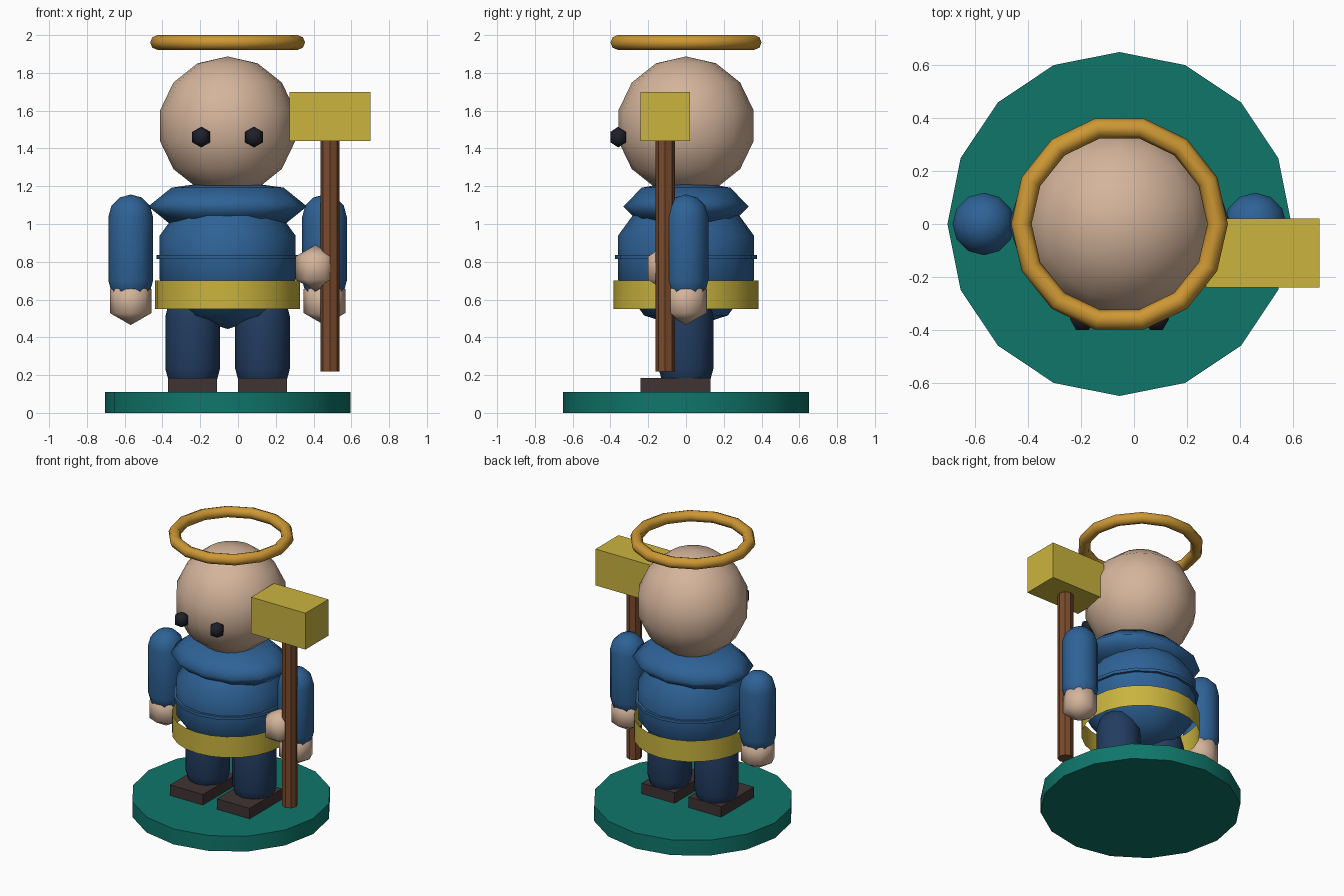
import bpy
import bmesh
from math import sin, cos, pi, radians

cube = bpy.data.objects.get("Cube")
if cube:
    bpy.data.objects.remove(cube, do_unlink=True)

CX = -0.055  # body axis


def material(name, *rgb):
    lin = [((c / 255 + 0.055) / 1.055) ** 2.4 for c in rgb] + [1]
    m = bpy.data.materials.new(name)
    m.use_nodes = True
    m.diffuse_color = lin
    m.node_tree.nodes["Principled BSDF"].inputs["Base Color"].default_value = lin
    return m


skin = material("skin", 212, 180, 155)
blue = material("tunic blue", 46, 98, 150)
navy = material("trouser navy", 34, 60, 96)
yellow = material("bright yellow", 202, 180, 62)
gold = material("halo gold", 206, 152, 52)
teal = material("stand teal", 15, 118, 106)
wood = material("handle wood", 120, 74, 44)
leather = material("shoe leather", 64, 51, 51)
black = material("eye black", 30, 32, 42)


def finish(name, bm, mat, loc, scale=(1, 1, 1), angle=None):
    bmesh.ops.remove_doubles(bm, verts=bm.verts, dist=1e-5)
    bmesh.ops.recalc_face_normals(bm, faces=bm.faces)
    mesh = bpy.data.meshes.new(name)
    bm.to_mesh(mesh)
    bm.free()
    mesh.materials.append(mat)
    ob = bpy.data.objects.new(name, mesh)
    ob.location, ob.scale = loc, scale
    bpy.context.collection.objects.link(ob)
    if angle:
        bpy.ops.object.select_all(action="DESELECT")
        ob.select_set(True)
        bpy.context.view_layer.objects.active = ob
        bpy.ops.object.shade_smooth_by_angle(angle=radians(angle))
    return ob


def lathe(name, profile, segs, mat, loc, scale=(1, 1, 1), angle=40, closed=False):
    """Turn a profile of (radius, z) points round the z axis."""
    bm = bmesh.new()
    rings = [[bm.verts.new((r * cos(2 * pi * i / segs), r * sin(2 * pi * i / segs), z))
              for i in range(segs)] for r, z in profile]
    pairs = list(zip(rings, rings[1:]))
    if closed:
        pairs.append((rings[-1], rings[0]))
    for a, b in pairs:
        for i in range(segs):
            j = (i + 1) % segs
            bm.faces.new((a[i], a[j], b[j], b[i]))
    bmesh.ops.dissolve_degenerate(bm, dist=1e-5, edges=bm.edges)
    return finish(name, bm, mat, loc, scale, angle)


def arc(radius, start, end, steps, z=0):
    angles = [start + (end - start) * k / steps for k in range(steps + 1)]
    return [(radius * cos(a), z + radius * sin(a)) for a in angles]


def ball(name, radius, segs, bands, mat, loc, scale=(1, 1, 1)):
    return lathe(name, arc(radius, -pi / 2, pi / 2, bands), segs, mat, loc, scale, 180)


def capsule(name, radius, low, high, segs, mat, x, y=0):
    profile = arc(radius, -pi / 2, 0, 3, low) + arc(radius, 0, pi / 2, 3, high)
    return lathe(name, profile, segs, mat, (x, y, 0), angle=60)


def cylinder(name, radius, low, high, segs, mat, x, y=0):
    profile = [(0, low), (radius, low), (radius, high), (0, high)]
    return lathe(name, profile, segs, mat, (x, y, 0))


def box(name, size, mat, loc):
    bm = bmesh.new()
    bmesh.ops.create_cube(bm, size=1)
    bmesh.ops.scale(bm, vec=size, verts=bm.verts)
    return finish(name, bm, mat, loc)


# Stand
cylinder("stand", 0.65, 0, 0.11, 16, teal, CX)

# Torso, waist seam, open belt and collar
ball("torso", 0.378, 16, 5, blue, (CX, 0, 0.822))
cylinder("tunic_seam", 0.377, 0.815, 0.836, 16, blue, CX)
lathe("belt", [(0.384, 0.55), (0.384, 0.70)], 24, yellow, (CX, 0, 0))
ball("collar", 0.42, 12, 4, blue, (CX, 0, 1.093), (1, 0.79, 0.335))

# Head and halo
ball("head", 0.367, 16, 7, skin, (CX, 0, 1.52))
tube = [(0.371 + r, z) for r, z in arc(0.039, 0, 2 * pi * 7 / 8, 7)]
lathe("halo", tube, 14, gold, (CX, 0, 1.961), angle=180, closed=True)

# Paired parts
for side, s in (("right", -1), ("left", 1)):
    ball(side + "_eye", 0.055, 6, 3, black, (CX + s * 0.14, -0.359, 1.46))
    capsule(side + "_arm", 0.118, 0.70, 1.038, 12, blue, CX + s * 0.513)
    ball(side + "_hand", 0.127, 8, 3, skin, (CX + s * 0.513, 0, 0.592))
    capsule(side + "_leg", 0.145, 0.235, 0.51, 12, navy, CX + s * 0.185)
    box(side + "_shoe", (0.26, 0.37, 0.09), leather, (CX + s * 0.185, -0.055, 0.14))

# Hammer with its gripping hand
cylinder("hammer_handle", 0.051, 0.22, 1.45, 8, wood, 0.487, -0.11)
box("hammer_head", (0.43, 0.26, 0.26), yellow, (0.487, -0.11, 1.57))
ball("grip_hand", 0.122, 6, 3, skin, (0.41, -0.11, 0.767))
